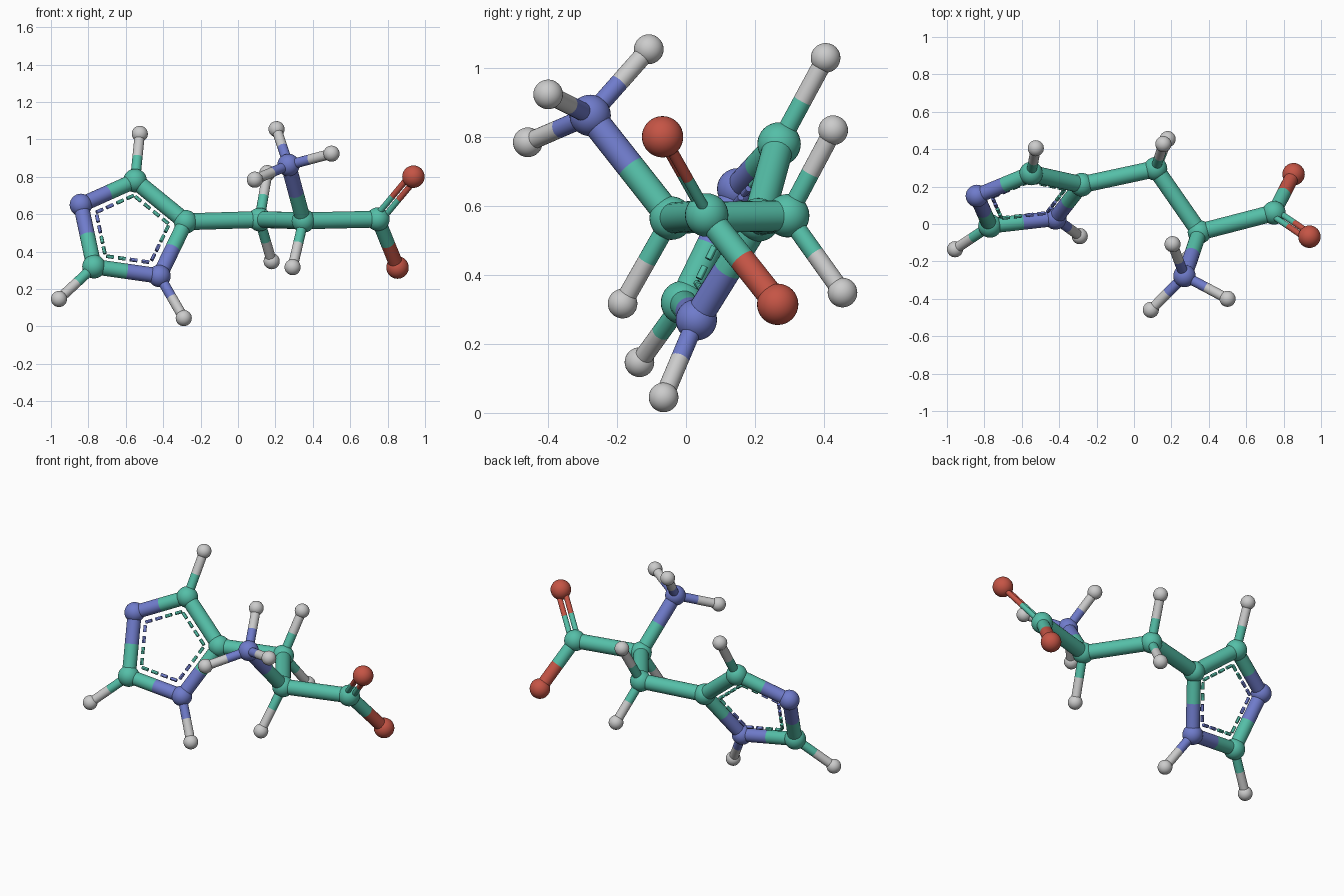
import bpy, bmesh
from mathutils import Vector, Matrix

cube = bpy.data.objects.get("Cube")
if cube:
    bpy.data.objects.remove(cube, do_unlink=True)


def make_material(name, colour):
    material = bpy.data.materials.new(name)
    material.use_nodes = True
    material.diffuse_color = (*colour, 1)
    material.node_tree.nodes["Principled BSDF"].inputs["Base Color"].default_value = (*colour, 1)
    return material


materials = {
    "carbon": make_material("sea green", (0.09, 0.52, 0.39)),
    "nitrogen": make_material("periwinkle blue", (0.16, 0.20, 0.60)),
    "oxygen": make_material("brick red", (0.56, 0.09, 0.06)),
    "hydrogen": make_material("light grey", (0.60, 0.60, 0.60)),
}
ball_radius = {"carbon": 0.063, "nitrogen": 0.06, "oxygen": 0.06, "hydrogen": 0.043}

# Atoms: element and centre
atoms = {
    "ring_joint": ("carbon", (-0.28, 0.21, 0.56)),
    "ring_top": ("carbon", (-0.55, 0.27, 0.78)),
    "ring_outer": ("nitrogen", (-0.84, 0.15, 0.65)),
    "ring_low": ("carbon", (-0.77, -0.01, 0.32)),
    "ring_base": ("nitrogen", (-0.42, 0.03, 0.27)),
    "ring_top_tip": ("hydrogen", (-0.525, 0.405, 1.03)),
    "ring_low_tip": ("hydrogen", (-0.957, -0.135, 0.147)),
    "ring_base_tip": ("hydrogen", (-0.29, -0.065, 0.045)),
    "chain_back": ("carbon", (0.115, 0.295, 0.572)),
    "chain_back_upper_tip": ("hydrogen", (0.157, 0.427, 0.82)),
    "chain_back_lower_tip": ("hydrogen", (0.18, 0.454, 0.349)),
    "chain_front": ("carbon", (0.35, -0.043, 0.565)),
    "chain_front_tip": ("hydrogen", (0.292, -0.184, 0.317)),
    "upper_group": ("nitrogen", (0.27, -0.278, 0.863)),
    "upper_back_tip": ("hydrogen", (0.206, -0.108, 1.055)),
    "upper_left_tip": ("hydrogen", (0.50, -0.40, 0.924)),
    "upper_front_tip": ("hydrogen", (0.09, -0.459, 0.785)),
    "end_joint": ("carbon", (0.748, 0.06, 0.574)),
    "end_upper": ("oxygen", (0.938, -0.068, 0.801)),
    "end_lower": ("oxygen", (0.853, 0.266, 0.315)),
}
ring = ["ring_joint", "ring_top", "ring_outer", "ring_low", "ring_base"]
bonds = [(ring[i], ring[i - 1]) for i in range(len(ring))] + [
    ("ring_joint", "chain_back"), ("chain_back", "chain_front"),
    ("chain_front", "upper_group"), ("chain_front", "end_joint"),
    ("end_joint", "end_lower"),
    ("ring_top", "ring_top_tip"), ("ring_low", "ring_low_tip"),
    ("ring_base", "ring_base_tip"), ("chain_front", "chain_front_tip"),
    ("chain_back", "chain_back_upper_tip"), ("chain_back", "chain_back_lower_tip"),
    ("upper_group", "upper_back_tip"), ("upper_group", "upper_left_tip"),
    ("upper_group", "upper_front_tip"),
]


def element(name):
    return atoms[name][0]


def centre(name):
    return Vector(atoms[name][1])


def finish(bm, name, elements):
    mesh = bpy.data.meshes.new(name)
    bm.to_mesh(mesh)
    bm.free()
    for kind in elements:
        mesh.materials.append(materials[kind])
    obj = bpy.data.objects.new(name, mesh)
    bpy.context.collection.objects.link(obj)
    bpy.ops.object.select_all(action="DESELECT")
    obj.select_set(True)
    bpy.context.view_layer.objects.active = obj
    bpy.ops.object.shade_smooth_by_angle()


def add_rod(bm, start, end, radius, slot, caps=False, segments=24):
    axis = end - start
    turn = axis.to_track_quat("Z", "Y").to_matrix().to_4x4()
    made = bmesh.ops.create_cone(
        bm, cap_ends=caps, segments=segments, radius1=radius, radius2=radius,
        depth=axis.length, matrix=Matrix.Translation((start + end) / 2) @ turn)
    for face in {f for v in made["verts"] for f in v.link_faces}:
        face.material_index = slot


def add_bond(bm, start, end, radius):
    # Each half takes the colour of its nearer ball
    middle = (start + end) / 2
    add_rod(bm, start, middle, radius, 0)
    add_rod(bm, middle, end, radius, 1)


# Balls
for name, (kind, position) in atoms.items():
    bm = bmesh.new()
    bmesh.ops.create_uvsphere(bm, u_segments=32, v_segments=16, radius=ball_radius[kind],
                              matrix=Matrix.Translation(position))
    finish(bm, name + "_ball", [kind])

# Single rods, thinner towards the lighter elements
rod_radius = {"carbon": 0.045, "nitrogen": 0.041, "oxygen": 0.038, "hydrogen": 0.027}
for a, b in bonds:
    kinds = [element(a), element(b)]
    bm = bmesh.new()
    add_bond(bm, centre(a), centre(b), min(rod_radius[k] for k in kinds))
    finish(bm, a + "_to_" + b + "_rod", kinds)

# Double rod, spread within the plane of the end group
joint, upper, lower = (centre(n) for n in ("end_joint", "end_upper", "end_lower"))
normal = (upper - joint).cross(lower - joint)
spread = normal.cross(upper - joint).normalized() * 0.021
bm = bmesh.new()
for side in (-1, 1):
    add_bond(bm, joint + spread * side, upper + spread * side, 0.016)
finish(bm, "end_upper_double_rod", ["carbon", "oxygen"])

# Dashes following the inside of the ring, four to each edge
middle = sum((centre(n) for n in ring), Vector()) / len(ring)
dash = 0.04
for i, a in enumerate(ring):
    b = ring[i - 1]
    start, end = centre(a), centre(b)
    along = (end - start).normalized()
    edge_middle = (start + end) / 2
    inward = middle - edge_middle
    inward = (inward - along * inward.dot(along)).normalized()
    base = edge_middle + inward * 0.074
    bm = bmesh.new()
    for k in range(4):
        spot = base + along * (k - 1.5) * 0.064
        add_rod(bm, spot - along * dash / 2, spot + along * dash / 2, 0.01, k // 2, True, 12)
    finish(bm, a + "_inner_dashes", [element(a), element(b)])
